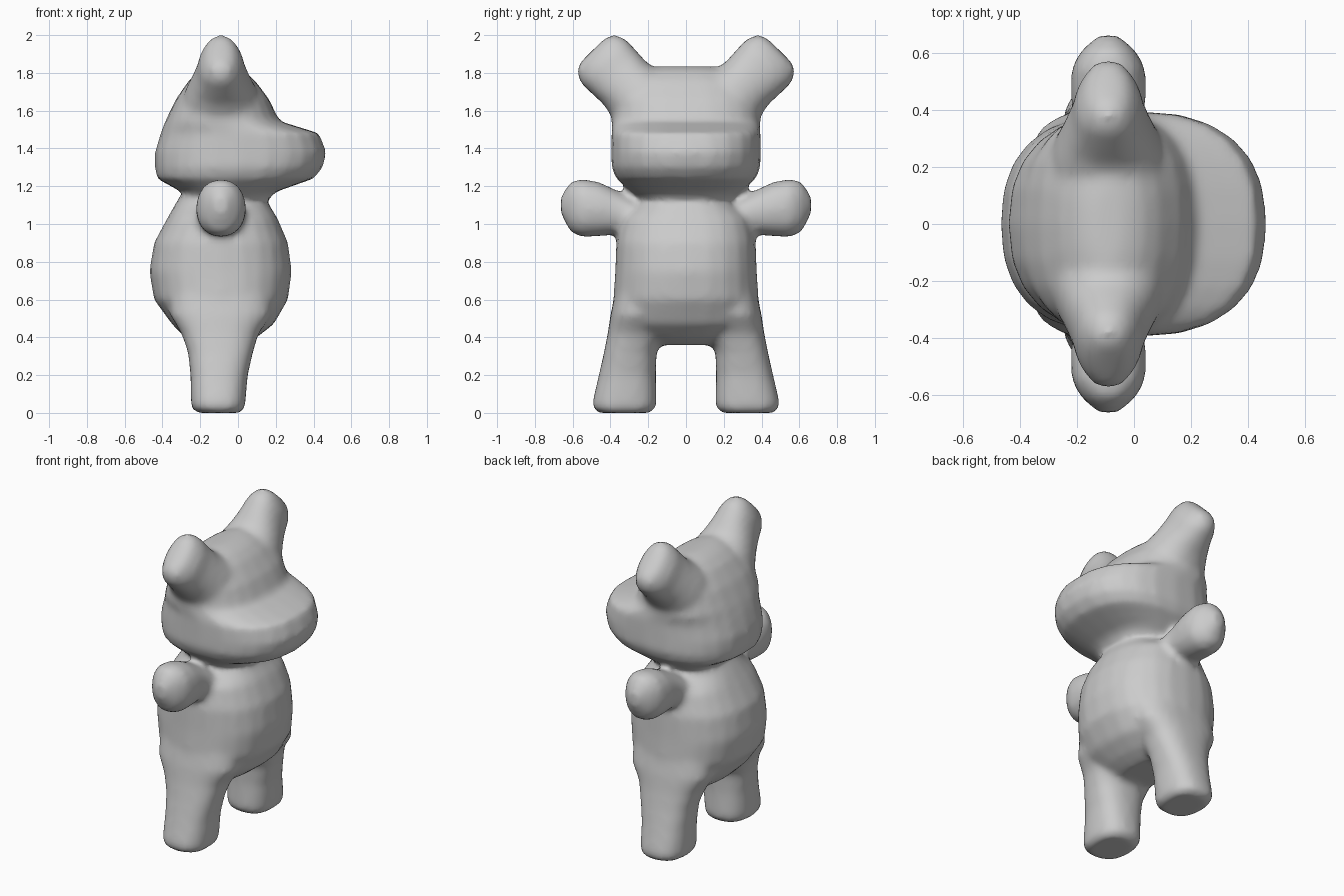
import bpy, bmesh
from math import sin, cos, pi, copysign
from mathutils import Vector

bm = bmesh.new()


def loft(sections, place, n=2.3, sides=24):
    """Skin rounded sections (t, a0, a1, b0, b1); place(t, a, b) maps to space."""
    rings = []
    for t, a0, a1, b0, b1 in sections:
        ring = []
        for i in range(sides):
            c, s = cos(2 * pi * i / sides), sin(2 * pi * i / sides)
            u = copysign(abs(c) ** (2 / n), c)
            v = copysign(abs(s) ** (2 / n), s)
            ring.append(bm.verts.new(place(t, (a0 + a1) / 2 + u * (a1 - a0) / 2,
                                           (b0 + b1) / 2 + v * (b1 - b0) / 2)))
        rings.append(ring)
    for r, q in zip(rings, rings[1:]):
        for i in range(sides):
            j = (i + 1) % sides
            bm.faces.new((r[i], r[j], q[j], q[i]))
    bm.faces.new(rings[0][::-1])
    bm.faces.new(rings[-1])


def upright(t, a, b):
    return Vector((a, b, t))


# Torso: z, x range, half width
torso = [(.36, -.20, .02, .20), (.40, -.28, .10, .28), (.47, -.35, .19, .36),
         (.60, -.445, .265, .385), (.75, -.47, .285, .375), (.90, -.445, .265, .37),
         (1.03, -.375, .21, .34), (1.11, -.33, .16, .25), (1.22, -.26, .15, .22)]
loft([(z, a, b, -w, w) for z, a, b, w in torso], upright, 2.4)

# Head with the snout bulging forward on +x
head = [(1.12, -.27, .15, .22), (1.17, -.30, .20, .29), (1.24, -.43, .40, .37),
        (1.30, -.44, .45, .395), (1.38, -.44, .468, .395), (1.48, -.41, .43, .395),
        (1.545, -.385, .22, .395), (1.66, -.33, .165, .39), (1.76, -.26, .09, .31),
        (1.81, -.20, .03, .23), (1.835, -.14, -.04, .15)]
loft([(z, a, b, -w, w) for z, a, b, w in head], upright, 2.4)

leg = [(.0, -.215, .015, .19, .46), (.025, -.247, .037, .16, .495),
       (.06, -.25, .04, .155, .495), (.20, -.252, .052, .16, .462),
       (.32, -.265, .08, .155, .435), (.42, -.30, .11, .12, .415),
       (.52, -.36, .18, .08, .40), (.62, -.36, .18, .06, .38)]
arm = [(.20, -.24, .06, .90, 1.09), (.36, -.215, .035, .945, 1.175),
       (.46, -.222, .042, .935, 1.222), (.55, -.22, .04, .93, 1.24),
       (.61, -.185, .005, .955, 1.225), (.662, -.125, -.055, 1.05, 1.15)]
# Ear sections run along a slanted axis: distance, x range, across range
ear = [(-.08, -.31, .13, -.20, .20), (.06, -.28, .10, -.175, .175),
       (.14, -.25, .07, -.16, .16), (.22, -.222, .042, -.165, .165),
       (.30, -.205, .025, -.168, .168), (.36, -.17, -.01, -.145, .145),
       (.385, -.13, -.05, -.10, .10)]

for s in (1, -1):
    loft(leg, lambda t, a, b: Vector((a, s * b, t)), 2.5)
    loft(arm, lambda t, a, b: Vector((a, s * t, b)), 2.2)
    loft(ear, lambda t, a, b: Vector((a, s * (.225 + .70 * t - .714 * b),
                                      1.645 + .714 * t + .70 * b)), 2.2)

bmesh.ops.recalc_face_normals(bm, faces=bm.faces[:])
mesh = bpy.data.meshes.new("toy_bear")
bm.to_mesh(mesh)
bm.free()
bear = bpy.data.objects.new("toy_bear", mesh)
bpy.context.collection.objects.link(bear)

# Fuse the parts into one skin and soften the joints
remesh = bear.modifiers.new("fuse", 'REMESH')
remesh.mode = 'VOXEL'
remesh.voxel_size = 0.02
remesh.use_smooth_shade = True
soft = bear.modifiers.new("soften", 'SMOOTH')
soft.factor = 0.5
soft.iterations = 8
